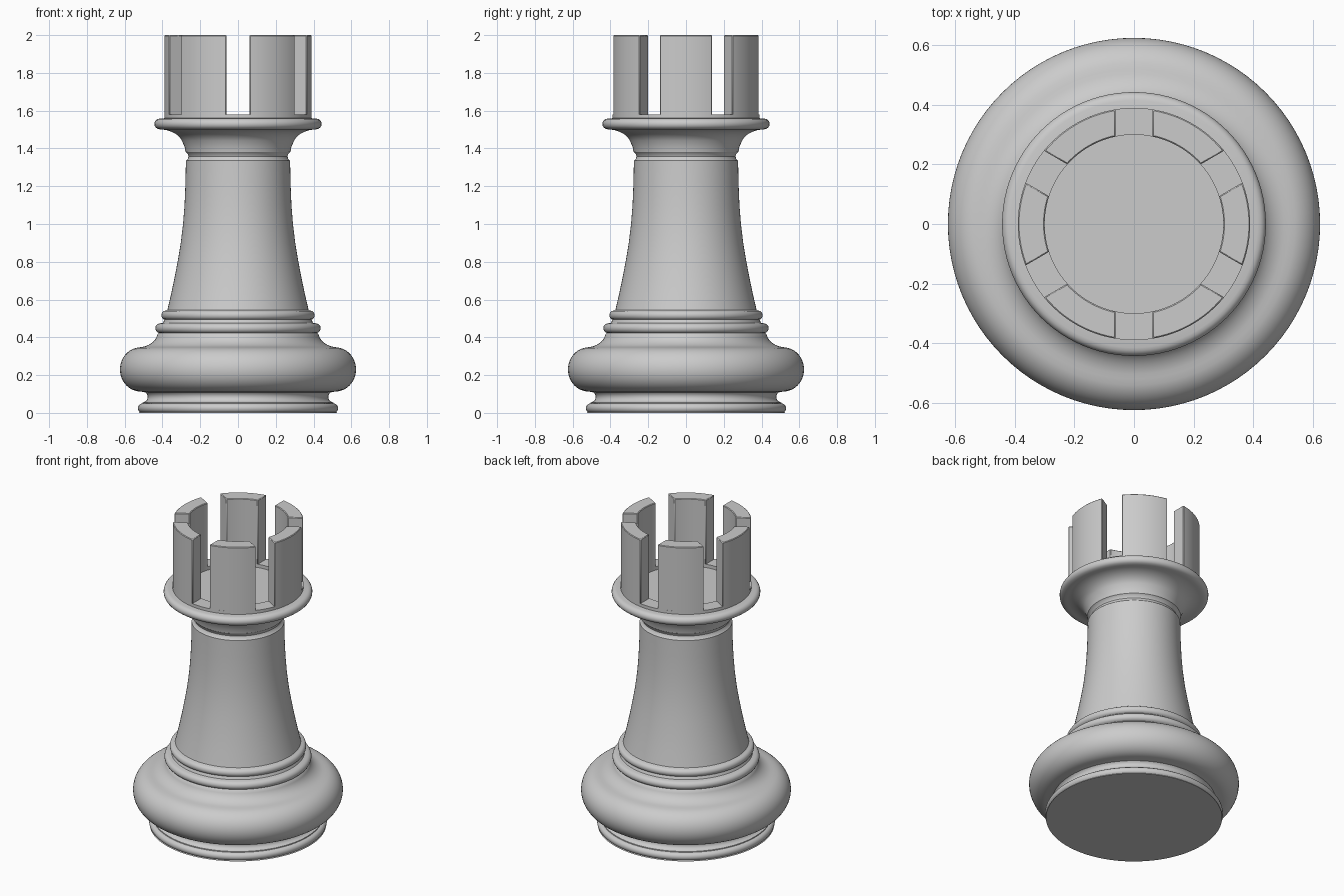
import bpy, bmesh
from math import sin, cos, asin, pi, radians

if "Cube" in bpy.data.objects:
    bpy.data.objects.remove(bpy.data.objects["Cube"])

SEG = 96


def arc(rc, zc, rr, rz, a0, a1, n=8):
    """Elliptical arc of (radius, z) points for a lathe profile."""
    angs = [radians(a0 + (a1 - a0) * i / n) for i in range(n + 1)]
    return [(rc + rr * cos(a), zc + rz * sin(a)) for a in angs]


def finish(name, bm, angle):
    bmesh.ops.recalc_face_normals(bm, faces=bm.faces)
    me = bpy.data.meshes.new(name)
    bm.to_mesh(me)
    bm.free()
    ob = bpy.data.objects.new(name, me)
    bpy.context.collection.objects.link(ob)
    bpy.ops.object.select_all(action='DESELECT')
    ob.select_set(True)
    bpy.context.view_layer.objects.active = ob
    bpy.ops.object.shade_smooth_by_angle(angle=radians(angle))
    return ob


def lathe(name, profile):
    bm = bmesh.new()
    vs = [bm.verts.new((r, 0, z)) for r, z in profile]
    es = [bm.edges.new(p) for p in zip(vs, vs[1:])]
    bmesh.ops.spin(bm, geom=vs + es, cent=(0, 0, 0), axis=(0, 0, 1),
                   angle=2 * pi, steps=SEG, use_merge=True)
    bmesh.ops.remove_doubles(bm, verts=bm.verts, dist=0.0005)
    return finish(name, bm, 35)


# Turned body: foot, bulge, beads, shaft, collar and crown floor
profile = [(0, 0), (0.525, 0)]
profile += arc(0.505, 0.025, 0.025, 0.025, -50, 90)            # foot rim
profile += arc(0.51, 0.085, 0.032, 0.03, 260, 130)             # foot groove
profile += arc(0.515, 0.23, 0.11, 0.117, -90, 85, 20)          # big bulge
profile += arc(0.53, 0.43, 0.105, 0.083, 265, 190)             # cove
profile += arc(0.412, 0.448, 0.026, 0.026, -75, 85)            # lower bead
profile += [(0.397, 0.477), (0.392, 0.488)]
profile += arc(0.384, 0.517, 0.022, 0.024, -75, 90)            # upper bead
profile += [(0.374, 0.545), (0.354, 0.63), (0.335, 0.72), (0.318, 0.81),
            (0.303, 0.90), (0.291, 1.0), (0.283, 1.1), (0.278, 1.22),
            (0.276, 1.335), (0.266, 1.345), (0.262, 1.358), (0.267, 1.372),
            (0.278, 1.382), (0.283, 1.41)]                     # shaft and neck
profile += arc(0.41, 1.405, 0.122, 0.095, 165, 90, 10)         # flare
profile += arc(0.415, 1.53, 0.028, 0.028, -85, 90)             # collar bead
profile += [(0.39, 1.56), (0.39, 1.58), (0.30, 1.58), (0.30, 1.558), (0, 1.558)]
lathe("rook_body", profile)

# Battlements: six curved blocks separated by parallel-sided slots
R_OUT, R_IN, GAP, Z0, Z1, N = 0.39, 0.30, 0.0615, 1.575, 2.0, 12
bm = bmesh.new()
for k in range(6):
    mid = k * pi / 3
    outline = []
    for r, sgn in ((R_OUT, 1), (R_IN, -1)):
        half = pi / 6 - asin(GAP / r)
        for i in range(N + 1):
            a = mid + sgn * half * (2 * i / N - 1)
            outline.append((r * cos(a), r * sin(a)))
    low = [bm.verts.new((x, y, Z0)) for x, y in outline]
    top = [bm.verts.new((x, y, Z1)) for x, y in outline]
    n = len(outline)
    for i in range(n):
        j = (i + 1) % n
        bm.faces.new((low[i], low[j], top[j], top[i]))
    for i in range(N):
        j = n - 1 - i
        bm.faces.new((top[i], top[i + 1], top[j - 1], top[j]))
        bm.faces.new((low[j], low[j - 1], low[i + 1], low[i]))
crown = finish("battlements", bm, 35)
bev = crown.modifiers.new("edge_bevel", 'BEVEL')
bev.width, bev.segments = 0.004, 1
bev.limit_method, bev.angle_limit = 'ANGLE', radians(40)
